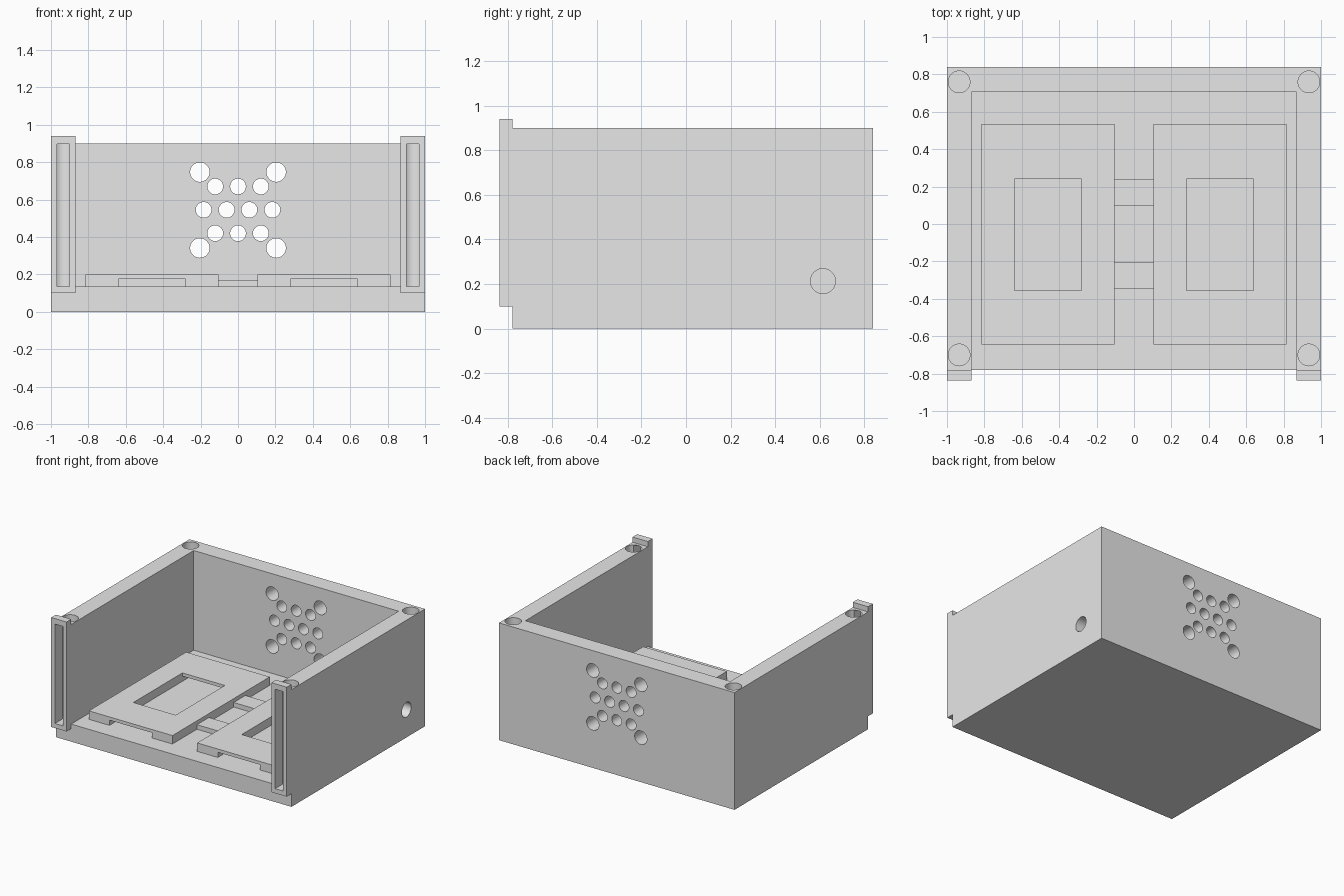
import bpy
import math

if "Cube" in bpy.data.objects:
    bpy.data.objects.remove(bpy.data.objects["Cube"], do_unlink=True)

grey = bpy.data.materials.new("plain_grey")
grey.use_nodes = True
grey.diffuse_color = (0.8, 0.8, 0.8, 1)
grey.node_tree.nodes["Principled BSDF"].inputs["Base Color"].default_value = (0.8, 0.8, 0.8, 1)


def box(name, x, y, z):
    """Box from (min, max) pairs."""
    spans = (x, y, z)
    bpy.ops.mesh.primitive_cube_add(size=1, location=[(a + b) / 2 for a, b in spans])
    ob = bpy.context.object
    ob.name = name
    ob.scale = [b - a for a, b in spans]
    bpy.ops.object.transform_apply(location=True, rotation=True, scale=True)
    ob.data.materials.append(grey)
    return ob


def rod(centre, radius, depth, rotation=(0, 0, 0)):
    """Round cutter."""
    bpy.ops.mesh.primitive_cylinder_add(vertices=48, radius=radius, depth=depth,
                                        location=centre, rotation=rotation)
    ob = bpy.context.object
    ob.name = "hole_cutter"
    ob.data.materials.append(grey)
    return ob


def cut(target, cutter):
    """Subtract the cutter, then discard it."""
    cutter.hide_render = True
    mod = target.modifiers.new("cut", "BOOLEAN")
    mod.operation = "DIFFERENCE"
    mod.solver = "EXACT"
    mod.object = cutter
    bpy.ops.object.select_all(action="DESELECT")
    target.select_set(True)
    bpy.context.view_layer.objects.active = target
    bpy.ops.object.modifier_apply(modifier=mod.name)
    bpy.data.objects.remove(cutter, do_unlink=True)


FRONT, BACK, TOP, FLOOR = -0.78, 0.84, 0.9, 0.135
WALL = 0.87
POST_X = 0.935

# Case: floor, two sides and a back, open at the front and top
case = box("case", (-1, 1), (FRONT, BACK), (0, TOP))
cut(case, box("cavity_cutter", (-WALL, WALL), (-1, 0.705), (FLOOR, 1.2)))

# Screw holes in the corners
for x in (-POST_X, POST_X):
    for y in (-0.7, 0.76):
        cut(case, rod((x, y, FLOOR + 0.5), 0.058, 1))

# Vent pattern and mounting holes in the back wall
vent_rows = [(0.67, (-0.122, 0, 0.122)),
             (0.545, (-0.184, -0.061, 0.061, 0.184)),
             (0.42, (-0.122, 0, 0.122))]
vents = [(x, z, 0.042) for z, xs in vent_rows for x in xs]
vents += [(x, z, 0.052) for x in (-0.204, 0.204) for z in (0.341, 0.747)]
for x, z, r in vents:
    cut(case, rod((x, 0.77, z), r, 0.4, (math.pi / 2, 0, 0)))

# Cable hole in the left wall
cut(case, rod((POST_X, 0.615, 0.213), 0.056, 0.3, (0, math.pi / 2, 0)))

for side, s in (("left", 1), ("right", -1)):
    def span(a, b):
        return tuple(sorted((s * a, s * b)))

    # Slotted front post, the slot opening into the screw hole
    post = box(side + "_front_post", span(WALL, 1), (-0.837, FRONT), (0.1, 0.94))
    for target in (post, case):
        cut(target, box("slot_cutter", span(0.902, 0.968), (-0.9, -0.7), (FLOOR, 0.898)))

    # Raised floor tray with a window and a channel underneath
    tray = box(side + "_tray", span(0.105, 0.815), (-0.645, 0.535), (FLOOR, 0.2))
    cut(tray, box("window_cutter", span(0.28, 0.64), (-0.355, 0.24), (0, 0.4)))
    cut(tray, box("channel_cutter", span(0.28, 0.64), (-1, 1), (0, 0.175)))

# Bars joining the trays
box("front_bridge", (-0.105, 0.105), (-0.348, -0.203), (FLOOR, 0.17))
box("back_bridge", (-0.105, 0.105), (0.098, 0.24), (FLOOR, 0.17))

# Smooth hole walls, sharp edges elsewhere
bpy.ops.object.select_all(action="DESELECT")
case.select_set(True)
bpy.context.view_layer.objects.active = case
bpy.ops.object.shade_smooth_by_angle(angle=math.radians(30))
